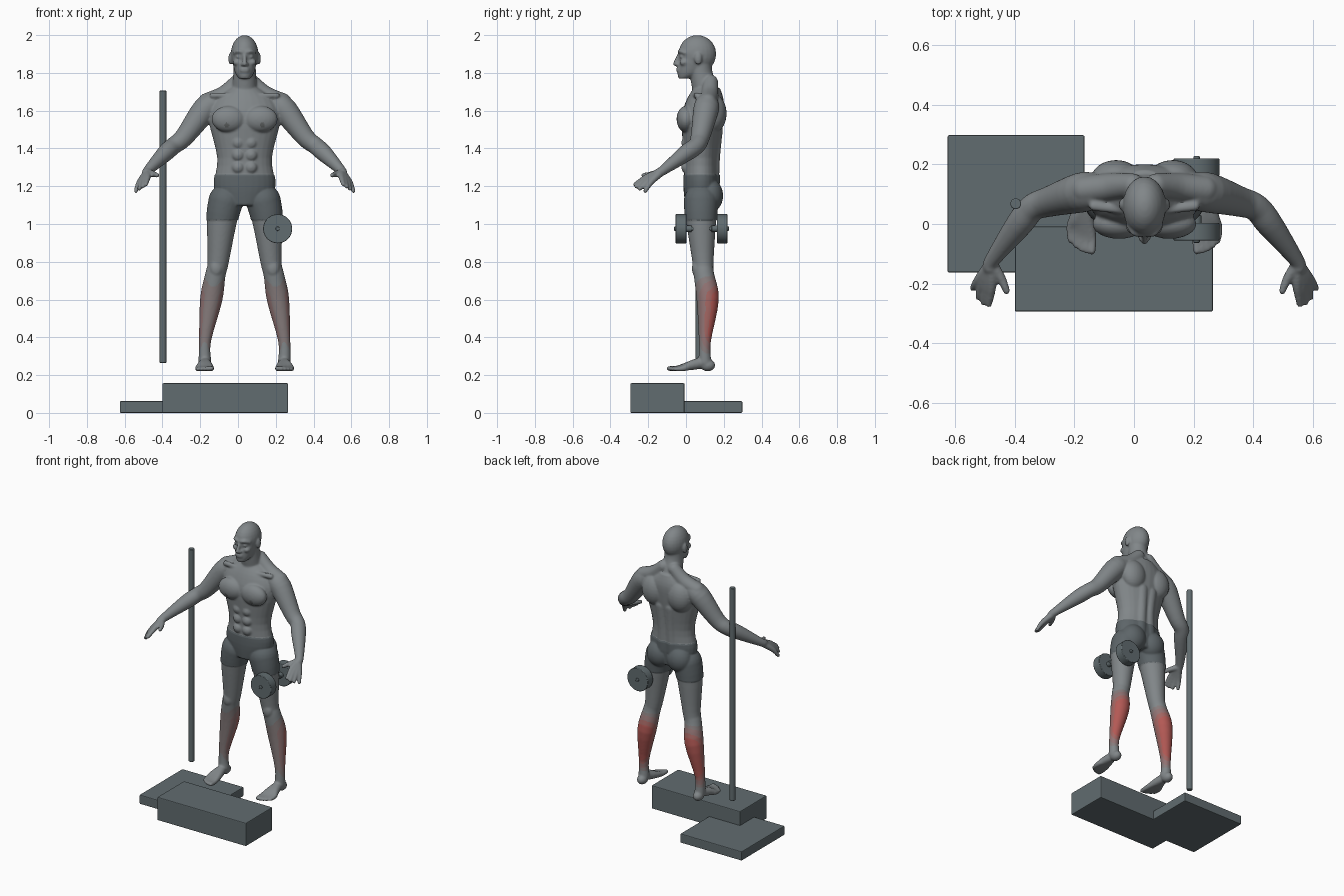
import bpy, bmesh
from math import sin, cos, pi
from mathutils import Vector, Matrix

if "Cube" in bpy.data.objects:
    bpy.data.objects.remove(bpy.data.objects["Cube"])

CENTRE = 0.035  # sideways position of the figure


def material(name, *rgb):
    made = bpy.data.materials.new(name)
    made.use_nodes = True
    made.diffuse_color = (*rgb, 1)
    made.node_tree.nodes["Principled BSDF"].inputs["Base Color"].default_value = (*rgb, 1)
    return made


skin = material("grey skin", 0.22, 0.24, 0.25)
shorts = material("dark shorts", 0.11, 0.13, 0.14)
areola = material("dark skin", 0.13, 0.14, 0.14)
reds = [material("faint red", 0.24, 0.2, 0.2), material("dull red", 0.28, 0.17, 0.17),
        material("medium red", 0.36, 0.13, 0.12), material("strong red", 0.45, 0.1, 0.09)]
slate = material("slate equipment", 0.12, 0.15, 0.16)


def make_object(bm, name, materials):
    bmesh.ops.recalc_face_normals(bm, faces=bm.faces)
    mesh = bpy.data.meshes.new(name)
    bm.to_mesh(mesh)
    bm.free()
    for item in materials:
        mesh.materials.append(item)
    made = bpy.data.objects.new(name, mesh)
    bpy.context.collection.objects.link(made)
    return made


# Helpers for the body
def smooth_rows(rows, steps=4):
    """Pass a smooth curve through a few rows of values."""
    result = []
    last = len(rows) - 1
    for i in range(last):
        before, start, end, after = (rows[k] for k in (max(i - 1, 0), i, i + 1, min(i + 2, last)))
        for step in range(steps):
            t = step / steps
            result.append([q + t / 2 * (r - p + t * (2 * p - 5 * q + 4 * r - s + t * (3 * q - p - 3 * r + s)))
                           for p, q, r, s in zip(before, start, end, after)])
    return result + [rows[last]]


def ring(centre, side, up, sides=28):
    angles = [2 * pi * i / sides for i in range(sides)]
    return [centre + cos(a) * side + sin(a) * up for a in angles]


def skin_rings(bm, rings):
    loops = [[bm.verts.new(point) for point in points] for points in rings]
    for low, high in zip(loops, loops[1:]):
        for i in range(len(low)):
            bm.faces.new((low[i - 1], low[i], high[i], high[i - 1]))
    bm.faces.new(loops[0])
    bm.faces.new(loops[-1])


def stack(bm, rows):
    """Level ovals: height, middle y, half depth, half width."""
    skin_rings(bm, [ring(Vector((CENTRE, y, z)), Vector((width, 0, 0)), Vector((0, depth, 0)))
                    for z, y, depth, width in smooth_rows(rows)])


def blob(bm, centre, radii, mirror=1):
    x, y, z = centre
    matrix = Matrix.Translation((CENTRE + mirror * x, y, z)) @ Matrix.Diagonal((*radii, 1))
    bmesh.ops.create_uvsphere(bm, u_segments=24, v_segments=14, radius=1, matrix=matrix)


def limb(bm, rows, mirror=1):
    """Round limb with ball ends: x, y, z, radius."""
    path = smooth_rows(rows)
    points = [Vector((CENTRE + mirror * x, y, z)) for x, y, z, radius in path]
    rings = []
    for i, point in enumerate(points):
        along = points[min(i + 1, len(points) - 1)] - points[max(i - 1, 0)]
        side = along.cross(Vector((0, 0.6, -0.8))).normalized()
        up = side.cross(along).normalized()
        radius = path[i][-1]
        rings.append(ring(point, side * radius, up * radius))
    skin_rings(bm, rings)
    for *centre, radius in (rows[0], rows[-1]):
        blob(bm, centre, [radius] * 3, mirror)


bm = bmesh.new()

# Torso and neck
stack(bm, [(1.1, 0.08, 0.08, 0.1), (1.2, 0.08, 0.09, 0.16), (1.35, 0.08, 0.09, 0.145),
           (1.55, 0.085, 0.11, 0.19), (1.65, 0.1, 0.1, 0.17), (1.72, 0.11, 0.07, 0.08)])
limb(bm, [(0, 0.11, 1.68, 0.07), (0, 0.08, 1.8, 0.06), (0, 0.08, 1.88, 0.06)])

# Head, jaw, nose and lips
blob(bm, (0, 0.06, 1.9), (0.073, 0.1, 0.1))
stack(bm, [(1.77, -0.01, 0.03, 0.03), (1.8, 0.02, 0.065, 0.05), (1.85, 0.035, 0.075, 0.063),
           (1.885, 0.04, 0.07, 0.067), (1.915, 0.035, 0.073, 0.067), (1.95, 0.045, 0.065, 0.06)])
limb(bm, [(0, -0.035, 1.9, 0.009), (0, -0.05, 1.865, 0.011), (0, -0.056, 1.848, 0.013)])
for z in (1.81, 1.822):
    blob(bm, (0, -0.04, z), (0.026, 0.012, 0.007))

for mirror in (1, -1):
    # Brow, eye, cheek, nostril and ear
    limb(bm, [(0.01, -0.036, 1.91, 0.009), (0.035, -0.03, 1.915, 0.01), (0.055, -0.005, 1.905, 0.008)], mirror)
    blob(bm, (0.032, -0.02, 1.885), (0.015, 0.014, 0.009), mirror)
    blob(bm, (0.04, -0.01, 1.855), (0.022, 0.024, 0.018), mirror)
    blob(bm, (0.013, -0.046, 1.845), (0.009, 0.011, 0.009), mirror)
    blob(bm, (0.075, 0.065, 1.875), (0.011, 0.02, 0.033), mirror)

    # Chest, shoulder blade, neck muscle, collar bone and back muscle
    blob(bm, (0.085, 0, 1.555), (0.09, 0.05, 0.07), mirror)
    blob(bm, (0.095, 0.15, 1.585), (0.085, 0.065, 0.1), mirror)
    limb(bm, [(0.04, 0.13, 1.75, 0.04), (0.11, 0.125, 1.685, 0.046), (0.2, 0.115, 1.645, 0.048)], mirror)
    limb(bm, [(0.015, 0.04, 1.68, 0.014), (0.17, 0.06, 1.68, 0.016)], mirror)
    limb(bm, [(0.035, 0.13, 1.2, 0.045), (0.03, 0.145, 1.35, 0.035), (0.035, 0.15, 1.5, 0.045)], mirror)

    # Stomach muscles and seat
    for z in (1.3, 1.365, 1.43):
        blob(bm, (0.034, 0.005, z), (0.034, 0.03, 0.034), mirror)
    blob(bm, (0.075, 0.125, 1.15), (0.08, 0.068, 0.085), mirror)

    # Leg, kneecap and heel
    limb(bm, [(0.1, 0.08, 1.12, 0.088), (0.12, 0.08, 1.02, 0.08), (0.14, 0.09, 0.8, 0.056),
              (0.155, 0.095, 0.73, 0.054), (0.177, 0.115, 0.6, 0.059), (0.21, 0.1, 0.38, 0.032),
              (0.21, 0.1, 0.27, 0.034)], mirror)
    blob(bm, (0.15, 0.055, 0.765), (0.034, 0.024, 0.045), mirror)
    blob(bm, (0.21, 0.115, 0.252), (0.032, 0.04, 0.032), mirror)

    # Foot and toes, big toe first
    for toe in range(5):
        x = 0.176 + 0.018 * toe
        y = -0.09 + 0.002 * toe * toe
        radius = 0.013 - 0.001 * toe
        limb(bm, [(0.21, 0.07, 0.262, 0.03), (x / 2 + 0.105, 0.02, 0.25, 0.024),
                  (x, y + 0.045, 0.236, 0.015), (x, y, 0.222 + radius, radius)], mirror)

    # Arm
    limb(bm, [(0.17, 0.11, 1.635, 0.062), (0.215, 0.105, 1.6, 0.067), (0.32, 0.075, 1.46, 0.051),
              (0.375, 0.055, 1.415, 0.046), (0.42, 0, 1.375, 0.045), (0.51, -0.12, 1.285, 0.026),
              (0.518, -0.145, 1.27, 0.025)], mirror)

    # Fingers from the wrist, forefinger first, then the thumb
    wrist = (0.515, -0.135, 1.272, 0.022)
    for finger in range(4):
        bend = finger * finger
        knuckle = (0.512 + 0.015 * finger, -0.205 + 0.002 * bend, 1.25 - 0.01 * finger, 0.016)
        tip = (0.522 + 0.018 * finger, -0.27 + 0.006 * bend, 1.21 - 0.012 * finger, 0.011)
        limb(bm, [wrist, knuckle, tip], mirror)
    limb(bm, [wrist, (0.482, -0.18, 1.264, 0.016), (0.463, -0.225, 1.258, 0.012)], mirror)

# Fuse the parts into one smooth skin
rough = make_object(bm, "rough_body", [])
fuse = rough.modifiers.new("fuse", "REMESH")
fuse.mode = "VOXEL"
fuse.voxel_size = 0.006
soften = rough.modifiers.new("soften", "SMOOTH")
soften.iterations = 5
mesh = bpy.data.meshes.new_from_object(rough.evaluated_get(bpy.context.evaluated_depsgraph_get()))
bpy.data.objects.remove(rough)
mesh.name = "body"
mesh.materials.clear()
for item in [skin, shorts, areola] + reds:
    mesh.materials.append(item)
bpy.context.collection.objects.link(bpy.data.objects.new("body", mesh))


def in_shorts(point):
    return 1.02 < point.z < 1.262 and abs(point.x - CENTRE) < 0.25


# Raise the shorts a little off the skin
offsets = [(vertex, vertex.normal * 0.004) for vertex in mesh.vertices if in_shorts(vertex.co)]
for vertex, offset in offsets:
    vertex.co += offset

# Colour the shorts, nipples and calves, reddest at the back
for face in mesh.polygons:
    face.use_smooth = True
    point = face.center
    nipple = Vector((abs(point.x - CENTRE) - 0.095, point.z - 1.523))
    fade = max(0, min(1, (point.z - 0.3) / 0.12, (0.74 - point.z) / 0.12))
    redness = fade * (0.58 + 0.42 * face.normal.y)
    if in_shorts(point):
        face.material_index = 1
    elif point.y < 0.03 and nipple.length < 0.013:
        face.material_index = 2
    elif redness > 0.1:
        face.material_index = 3 + sum(redness > level for level in (0.25, 0.5, 0.72))


# Equipment
def soften_edges(made, width):
    bevel = made.modifiers.new("soft edge", "BEVEL")
    bevel.width = width
    bevel.segments = 2


def box(name, low, high):
    low, high = Vector(low), Vector(high)
    bm = bmesh.new()
    matrix = Matrix.Translation((low + high) / 2) @ Matrix.Diagonal((*(high - low), 1))
    bmesh.ops.create_cube(bm, size=1, matrix=matrix)
    soften_edges(make_object(bm, name, [slate]), 0.005)


def cylinder(name, start, end, radius):
    start, end = Vector(start), Vector(end)
    length = (end - start).length
    turn = (end - start).to_track_quat("Z", "Y").to_matrix().to_4x4()
    bm = bmesh.new()
    bmesh.ops.create_cone(bm, cap_ends=True, segments=40, radius1=radius, radius2=radius, depth=length,
                          matrix=Matrix.Translation((start + end) / 2) @ turn)
    made = make_object(bm, name, [slate])
    soften_edges(made, 0.003)
    bpy.ops.object.select_all(action="DESELECT")
    made.select_set(True)
    bpy.context.view_layer.objects.active = made
    bpy.ops.object.shade_smooth_by_angle()


box("tall_step", (-0.4, -0.294, 0), (0.265, -0.008, 0.157))
box("low_step", (-0.626, -0.163, 0), (-0.166, 0.298, 0.062))
cylinder("pole", (-0.397, 0.068, 0.265), (-0.397, 0.068, 1.706), 0.018)

# Dumbbell
for name, front, back, radius in (("dumbbell_bar", -0.063, 0.228, 0.011), ("front_weight", -0.055, 0.003, 0.077),
                                  ("back_weight", 0.163, 0.22, 0.077), ("front_collar", 0, 0.03, 0.017),
                                  ("back_collar", 0.135, 0.166, 0.017)):
    cylinder(name, (0.21, front, 0.975), (0.21, back, 0.975), radius)
